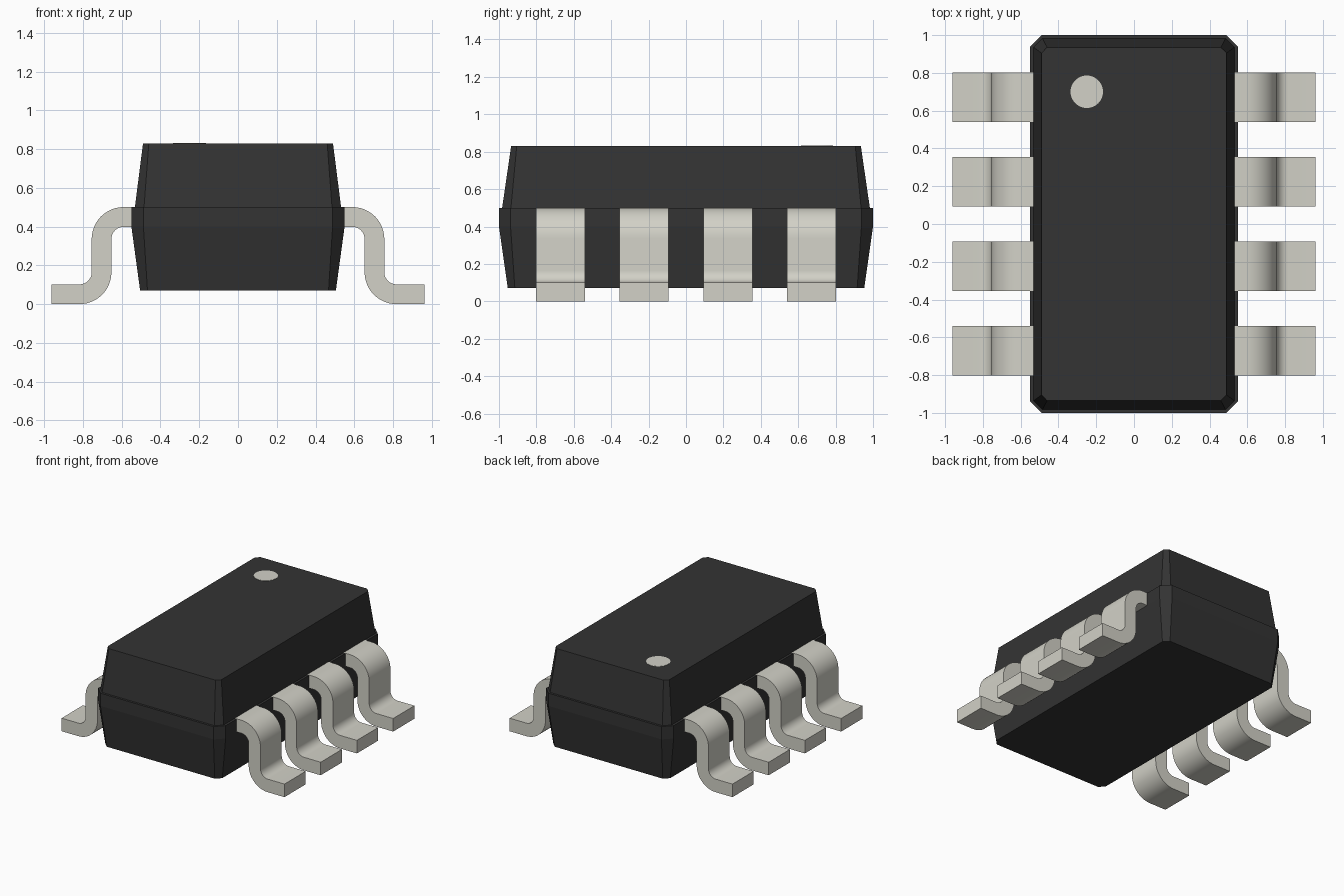
import bpy, bmesh, math

if "Cube" in bpy.data.objects:
    bpy.data.objects.remove(bpy.data.objects["Cube"], do_unlink=True)


def make_material(name, rgb):
    mat = bpy.data.materials.new(name)
    mat.use_nodes = True
    mat.diffuse_color = (*rgb, 1)
    bsdf = next(n for n in mat.node_tree.nodes if n.type == 'BSDF_PRINCIPLED')
    bsdf.inputs["Base Color"].default_value = (*rgb, 1)
    return mat


black = make_material("black plastic", (0.033, 0.033, 0.033))
metal = make_material("pale metal", (0.645, 0.638, 0.572))


def loft(name, rings, mat, smooth=False):
    """Skin a stack of matching closed rings and cap both ends."""
    bm = bmesh.new()
    loops = [[bm.verts.new(p) for p in ring] for ring in rings]
    for a, b in zip(loops, loops[1:]):
        n = len(a)
        for i in range(n):
            j = (i + 1) % n
            bm.faces.new((a[i], a[j], b[j], b[i]))
    bm.faces.new(loops[0])
    bm.faces.new(loops[-1])
    bmesh.ops.recalc_face_normals(bm, faces=bm.faces)
    mesh = bpy.data.meshes.new(name)
    bm.to_mesh(mesh)
    bm.free()
    mesh.materials.append(mat)
    obj = bpy.data.objects.new(name, mesh)
    bpy.context.collection.objects.link(obj)
    if smooth:
        bpy.ops.object.select_all(action='DESELECT')
        obj.select_set(True)
        bpy.context.view_layer.objects.active = obj
        bpy.ops.object.shade_smooth_by_angle(angle=math.radians(30))
    return obj


def chamfered_rect(hx, hy, c, z):
    quarter = [(hx, hy - c), (hx - c, hy)]
    pts = quarter + [(-x, y) for x, y in reversed(quarter)]
    pts += [(-x, -y) for x, y in pts]
    return [(x, y, z) for x, y in pts]


# Body: tapered lower half, upright rim, small ledge, tapered upper half
loft("body", [chamfered_rect(*level) for level in (
    (0.505, 0.953, 0.038, 0.07),
    (0.55, 1.0, 0.062, 0.40),
    (0.55, 1.0, 0.062, 0.50),
    (0.532, 0.983, 0.047, 0.50),
    (0.49, 0.935, 0.03, 0.83))], black)


# Pin one marker: thin disc on the top
def circle(r, z, n=40):
    return [(-0.25 + r * math.cos(2 * math.pi * i / n),
             0.70 + r * math.sin(2 * math.pi * i / n), z) for i in range(n)]


loft("pin_one_marker", [circle(0.086, 0.828), circle(0.086, 0.832)], metal)


# Pins: gull-wing profile extruded along y
def arc(cx, cz, r, start, end, n=12):
    angles = [math.radians(start + (end - start) * i / n) for i in range(n + 1)]
    return [(cx + r * math.cos(a), cz + r * math.sin(a)) for a in angles]


OUTER, INNER = 0.165, 0.063
profile = ([(0.533, 0.501)]
           + arc(0.59, 0.336, OUTER, 90, 0)
           + arc(0.818, 0.165, INNER, 180, 270)
           + [(0.962, 0.102), (0.962, 0.0)]
           + arc(0.818, 0.165, OUTER, 270, 180)
           + arc(0.59, 0.336, INNER, 0, 90)
           + [(0.533, 0.399)])

for side, sx in (("left", 1), ("right", -1)):
    for i in range(4):
        y = -0.67 + i * 0.4467
        loft(f"{side}_pin_{i + 1}",
             [[(sx * x, yy, z) for x, z in profile]
              for yy in (y - 0.131, y + 0.131)], metal, smooth=True)
